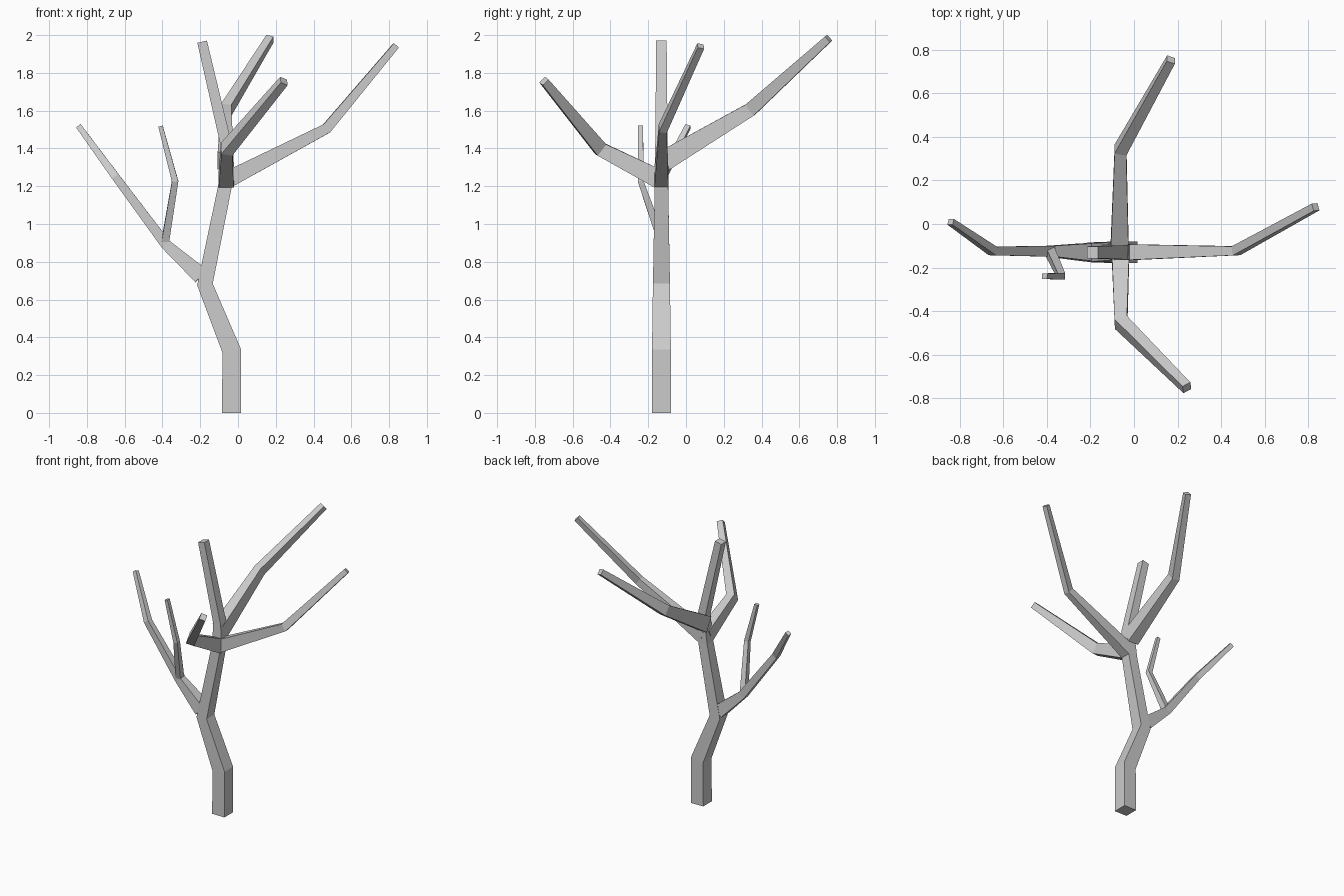
import bpy, bmesh
from mathutils import Vector

if "Cube" in bpy.data.objects:
    bpy.data.objects.remove(bpy.data.objects["Cube"])


def limb(name, lateral, rings):
    """Square tapering tube. rings: (x, y, z, lateral width, other width)."""
    pts = [Vector(r[:3]) for r in rings]
    seg = [(b - a).normalized() for a, b in zip(pts, pts[1:])]
    tans = [seg[0]] + [(a + b).normalized() for a, b in zip(seg, seg[1:])] + [seg[-1]]
    u = Vector(lateral)
    u = (u - tans[0] * u.dot(tans[0])).normalized()
    bm = bmesh.new()
    loops = []
    for i, (p, t, r) in enumerate(zip(pts, tans, rings)):
        if i:
            u = tans[i - 1].rotation_difference(t) @ u
        v = t.cross(u)
        loops.append([bm.verts.new(p + u * (a * r[3] / 2) + v * (b * r[4] / 2))
                      for a, b in ((-1, -1), (1, -1), (1, 1), (-1, 1))])
    for lo, hi in zip(loops, loops[1:]):
        for k in range(4):
            n = (k + 1) % 4
            bm.faces.new((lo[k], lo[n], hi[n], hi[k]))
    bm.faces.new(loops[0][::-1])
    bm.faces.new(loops[-1])
    bmesh.ops.recalc_face_normals(bm, faces=bm.faces)
    mesh = bpy.data.meshes.new(name)
    bm.to_mesh(mesh)
    bm.free()
    obj = bpy.data.objects.new(name, mesh)
    bpy.context.collection.objects.link(obj)


X, Y = (1, 0, 0), (0, 1, 0)

# Trunk with its two bends, running up into the central shoot
limb("trunk", X, [(-.035, -.13, 0, .10, .10), (-.033, -.13, .327, .10, .10),
                  (-.175, -.13, .68, .083, .09), (-.071, -.13, 1.19, .072, .072),
                  (-.056, -.13, 1.30, .072, .072), (-.058, -.13, 1.40, .06, .066),
                  (-.19, -.13, 1.965, .052, .055)])

# Three boughs leaving the crown fork
limb("right_bough", Y, [(-.06, -.13, 1.232, .075, .09), (.468, -.123, 1.505, .042, .055),
                        (.834, .078, 1.942, .035, .035)])
limb("front_bough", X, [(-.062, -.145, 1.238, .08, .10), (-.06, -.452, 1.396, .06, .075),
                        (.243, -.752, 1.757, .043, .043)])
limb("back_bough", X, [(-.066, -.115, 1.335, .083, .11), (-.062, .34, 1.605, .055, .073),
                       (.17, .755, 1.982, .04, .04)])

# Lower left branch and its twig
limb("left_branch", Y, [(-.195, -.13, .725, .085, .09), (-.382, -.125, .892, .05, .055),
                        (-.648, -.124, 1.25, .04, .042), (-.842, .01, 1.516, .028, .03)])
limb("twig", X, [(-.385, -.128, .91, .04, .045), (-.333, -.24, 1.226, .034, .03),
                 (-.41, -.24, 1.518, .024, .026)])
